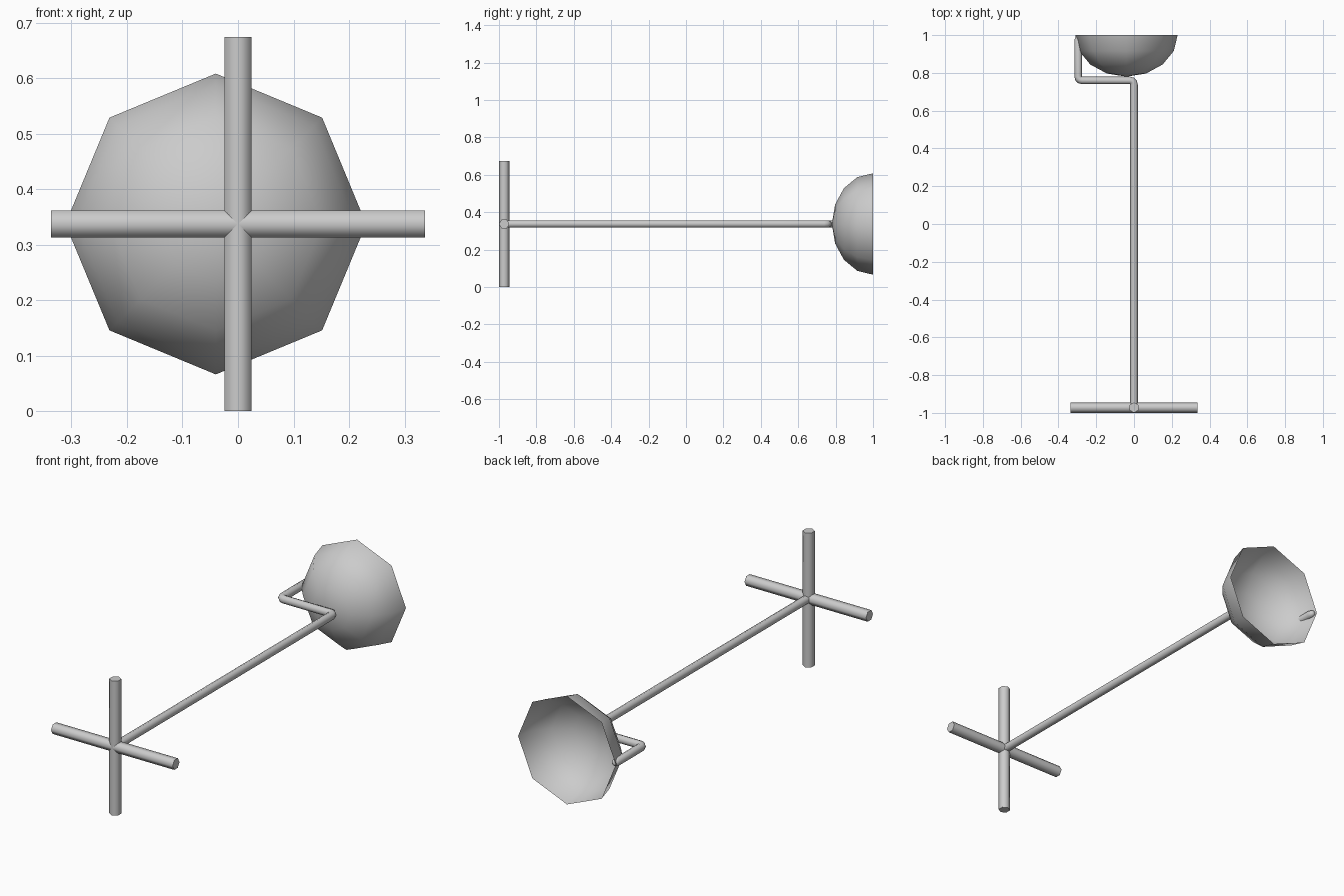
import bpy, bmesh, math
from mathutils import Vector, Matrix

cube = bpy.data.objects.get("Cube")
if cube:
    bpy.data.objects.remove(cube)

metal = bpy.data.materials.new("light grey")
metal.use_nodes = True
grey = (0.6, 0.6, 0.6, 1)
metal.diffuse_color = grey
metal.node_tree.nodes["Principled BSDF"].inputs["Base Color"].default_value = grey

MID = 0.337          # height of the lamp's axis


def finish(name, bm):
    """Turn a bmesh into a smooth-shaded object with sharp end caps."""
    mesh = bpy.data.meshes.new(name)
    bm.to_mesh(mesh)
    bm.free()
    mesh.materials.append(metal)
    obj = bpy.data.objects.new(name, mesh)
    bpy.context.collection.objects.link(obj)
    bpy.ops.object.select_all(action='DESELECT')
    obj.select_set(True)
    bpy.context.view_layer.objects.active = obj
    bpy.ops.object.shade_smooth_by_angle(angle=math.radians(65))
    return obj


def base_bar(name, turn):
    """Six-sided bar with one ridge facing forward."""
    bm = bmesh.new()
    bmesh.ops.create_cone(bm, cap_ends=True, segments=6, radius1=0.0277,
                          radius2=0.0277, depth=2 * MID,
                          matrix=Matrix.Translation((0, -0.972, MID))
                          @ Matrix.Rotation(turn, 4, 'Y'))
    finish(name, bm)


def tube(name, path, radius, sides=8):
    """Sweep a ring along a level path, rounding every corner."""
    pts = [Vector(p) for p in path]
    spine = [(pts[0], (pts[1] - pts[0]).normalized(), 1)]
    for a, b, c in zip(pts, pts[1:], pts[2:]):
        d1, d2 = (b - a).normalized(), (c - b).normalized()
        r = 0.021
        centre = b - d1 * r + d2 * r
        for i in range(4):
            t = math.pi / 2 * i / 3
            spine.append((centre + r * (d1 * math.sin(t) - d2 * math.cos(t)),
                          d1 * math.cos(t) + d2 * math.sin(t), 1))
    # rounded tip
    d = (pts[-1] - pts[-2]).normalized()
    spine += [(pts[-1] - d * radius * 1.2, d, 1), (pts[-1] - d * radius * 0.4, d, 0.8),
              (pts[-1], d, 0.4)]
    bm = bmesh.new()
    up = Vector((0, 0, 1))
    rings = []
    for p, d, s in spine:
        side = d.cross(up)
        rings.append([bm.verts.new(p + radius * s * (side * math.cos(a) + up * math.sin(a)))
                      for a in (math.tau * k / sides for k in range(sides))])
    for lo, hi in zip(rings, rings[1:]):
        for k in range(sides):
            n = (k + 1) % sides
            bm.faces.new((lo[k], lo[n], hi[n], hi[k]))
    bm.faces.new(rings[0])
    bm.faces.new(rings[-1])
    bmesh.ops.recalc_face_normals(bm, faces=bm.faces)
    finish(name, bm)


def shade():
    """Open eight-sided half dome, its mouth facing back."""
    bm = bmesh.new()
    steps = [math.pi / 8 * i for i in range(5)]
    verts = [bm.verts.new((0.271 * math.cos(a), -0.22 * math.sin(a), 0)) for a in steps]
    edges = [bm.edges.new(pair) for pair in zip(verts, verts[1:])]
    bmesh.ops.spin(bm, geom=verts + edges, cent=(0, 0, 0), axis=(0, 1, 0),
                   angle=math.tau, steps=8)
    bmesh.ops.remove_doubles(bm, verts=bm.verts, dist=0.0005)
    bmesh.ops.recalc_face_normals(bm, faces=bm.faces)
    if sum(f.normal.y for f in bm.faces) > 0:
        bmesh.ops.reverse_faces(bm, faces=bm.faces)
    bmesh.ops.translate(bm, verts=bm.verts, vec=(-0.04, 1, MID))
    finish("lamp_shade", bm)


# Crossed feet
base_bar("base_bar_upright", 0)
base_bar("base_bar_level", math.pi / 2)

# Long stem with a crook that enters the shade's rim
tube("stem", [(0, -0.985, MID), (0, 0.76, MID), (-0.296, 0.76, MID), (-0.296, 0.995, MID)], 0.02)

shade()
